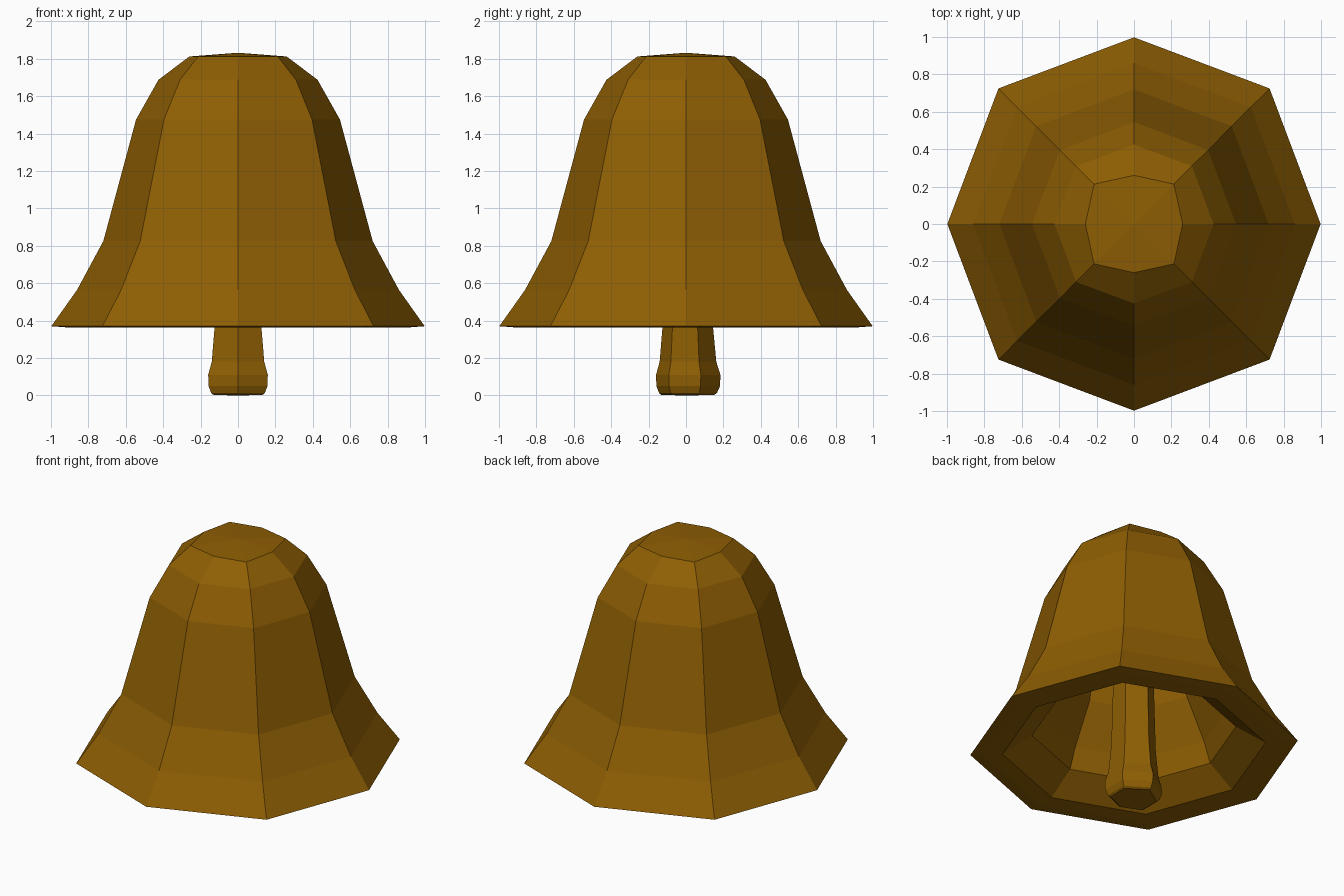
import bpy, bmesh
from math import sin, cos, pi

if "Cube" in bpy.data.objects:
    bpy.data.objects.remove(bpy.data.objects["Cube"])

gold = bpy.data.materials.new("bell_gold")
gold.diffuse_color = (0.27, 0.112, 0.001, 1)
gold.use_nodes = True
gold.node_tree.nodes["Principled BSDF"].inputs["Base Color"].default_value = gold.diffuse_color


def lathe(name, rings):
    """Skin a list of (xy outline, z) rings; a one-point outline is a tip."""
    bm = bmesh.new()
    loops = [[bm.verts.new((x, y, z)) for x, y in outline] for outline, z in rings]
    for a, b in zip(loops, loops[1:]):
        n = max(len(a), len(b))
        for i in range(n):
            j = (i + 1) % n
            if len(a) == 1:
                bm.faces.new((a[0], b[j], b[i]))
            elif len(b) == 1:
                bm.faces.new((a[i], a[j], b[0]))
            else:
                bm.faces.new((a[i], a[j], b[j], b[i]))
    bmesh.ops.recalc_face_normals(bm, faces=bm.faces[:])
    mesh = bpy.data.meshes.new(name)
    bm.to_mesh(mesh)
    bm.free()
    mesh.materials.append(gold)
    obj = bpy.data.objects.new(name, mesh)
    bpy.context.collection.objects.link(obj)
    return obj


def octagon(r, diagonal):
    """Eight corners, with the diagonal ones slightly pushed out."""
    if r == 0:
        return [(0, 0)]
    return [(r * cos(i * pi / 4) * (diagonal if i % 2 else 1),
             r * sin(i * pi / 4) * (diagonal if i % 2 else 1)) for i in range(8)]


# Bell shell: inner ceiling down to the lip, then up the outside to the crown
shell = [(0, 1.66, 1), (0.22, 1.64, 1.1), (0.34, 1.42, 1.03), (0.43, 0.90, 1.03),
         (0.57, 0.63, 1.03), (0.62, 0.49, 1.03), (0.80, 0.366, 1.03),
         (0.92, 0.364, 1.03), (0.998, 0.37, 1.027),
         (0.86, 0.565, 1.027), (0.72, 0.825, 1.027), (0.545, 1.475, 1.027),
         (0.425, 1.688, 1.03), (0.26, 1.812, 1.16), (0, 1.832, 1)]
lathe("bell_shell", [(octagon(r, d), z) for r, z, d in shell])

# Clapper: six-sided rod swelling into a knob at its foot
HEX = [(0, 1), (-0.866, 0.43), (-0.866, -0.5), (0, -0.87), (0.866, -0.5), (0.866, 0.43)]
rod = [(0, 0), (0.15, 0.002), (0.165, 0.012), (0.182, 0.05), (0.184, 0.11),
       (0.162, 0.18), (0.144, 0.37), (0.11, 1.65)]
lathe("clapper", [([(0, 0)] if r == 0 else [(x * r, y * r) for x, y in HEX], z)
                  for r, z in rod])
